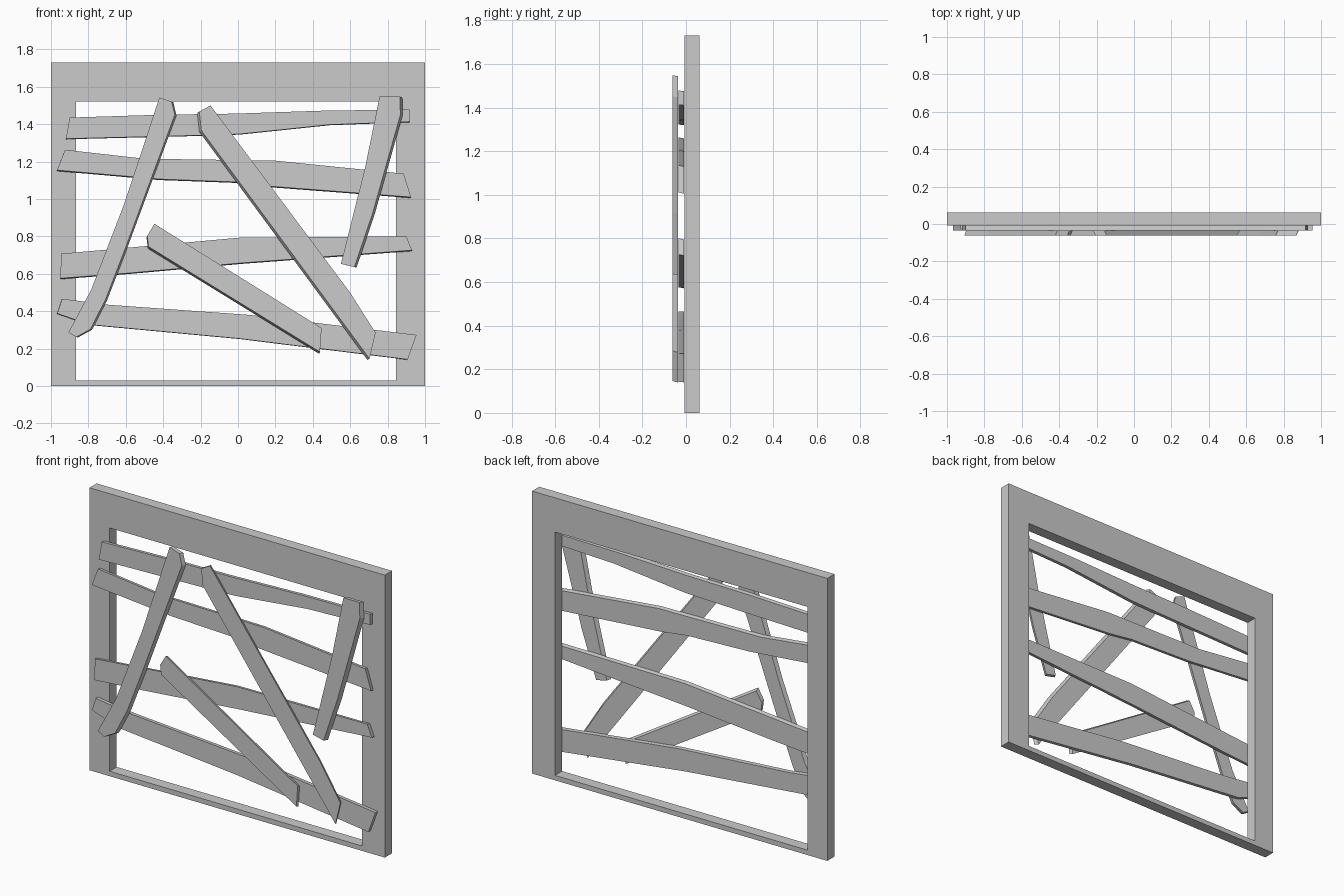
import bpy, bmesh


def finish(bm, name):
    bmesh.ops.recalc_face_normals(bm, faces=bm.faces)
    mesh = bpy.data.meshes.new(name)
    bm.to_mesh(mesh)
    bm.free()
    obj = bpy.data.objects.new(name, mesh)
    bpy.context.collection.objects.link(obj)
    return obj


def thicken(bm, depth, skew=(0, 0)):
    """Extrude flat faces backwards, with a slight skew for a crooked cut."""
    ext = bmesh.ops.extrude_face_region(bm, geom=bm.faces[:], use_keep_orig=True)
    verts = [g for g in ext["geom"] if isinstance(g, bmesh.types.BMVert)]
    bmesh.ops.translate(bm, verts=verts, vec=(skew[0], depth, skew[1]))


def plank(name, outline, front, back, skew):
    bm = bmesh.new()
    bm.faces.new([bm.verts.new((x, front, z)) for x, z in outline])
    thicken(bm, back - front, skew)
    finish(bm, name)


# Window frame: a ring with a thin sill and a deep lintel
def ring(bm, x0, x1, z0, z1, y):
    return [bm.verts.new((x, y, z)) for x, z in ((x0, z0), (x1, z0), (x1, z1), (x0, z1))]


bm = bmesh.new()
outer = ring(bm, -1, 1, 0, 1.73, -0.008)
inner = ring(bm, -0.865, 0.845, 0.03, 1.52, -0.008)
for i in range(4):
    j = (i + 1) % 4
    bm.faces.new((outer[i], outer[j], inner[j], inner[i]))
thicken(bm, 0.069)
finish(bm, "window_frame")

# Horizontal planks nailed against the frame
cross_planks = [
    ([(-0.9, 1.435), (-0.42, 1.45), (-0.02, 1.456), (0.46, 1.472), (0.917, 1.478),
      (0.917, 1.413), (0.49, 1.397), (0.01, 1.347), (-0.2, 1.34), (-0.92, 1.322)], (0, -0.003)),
    ([(-0.925, 1.263), (-0.5, 1.215), (0.195, 1.205), (0.886, 1.135), (0.925, 1.01),
      (0.17, 1.068), (0.01, 1.09), (-0.42, 1.106), (-0.967, 1.154)], (-0.002, -0.005)),
    ([(-0.945, 0.707), (-0.58, 0.74), (0.01, 0.793), (0.9, 0.8), (0.93, 0.726),
      (0.01, 0.657), (-0.58, 0.604), (-0.95, 0.576)], (0, -0.005)),
    ([(-0.94, 0.466), (-0.69, 0.434), (0.06, 0.38), (0.955, 0.273), (0.907, 0.142),
      (0.01, 0.253), (-0.795, 0.328), (-0.966, 0.388)], (-0.002, -0.002)),
]
for i, (outline, skew) in enumerate(cross_planks):
    plank(f"cross_plank_{i + 1}", outline, -0.034, -0.009, skew)

# Diagonal planks laid over the horizontal ones
diagonal_planks = [
    ([(-0.42, 1.542), (-0.355, 1.52), (-0.338, 1.45), (-0.605, 0.73), (-0.708, 0.463),
      (-0.79, 0.303), (-0.865, 0.262), (-0.907, 0.286), (-0.785, 0.514), (-0.61, 0.97)],
     (0.009, -0.003)),
    ([(-0.207, 1.467), (-0.147, 1.5), (0.6, 0.498), (0.736, 0.284), (0.703, 0.146),
      (-0.196, 1.366)], (-0.011, -0.007)),
    ([(-0.447, 0.867), (0.447, 0.31), (0.438, 0.182), (-0.478, 0.745), (-0.485, 0.803)],
     (-0.004, -0.01)),
    ([(0.757, 1.547), (0.866, 1.547), (0.868, 1.45), (0.718, 0.918), (0.622, 0.636),
      (0.55, 0.653), (0.68, 1.17)], (0.012, -0.003)),
]
for i, (outline, skew) in enumerate(diagonal_planks):
    plank(f"diagonal_plank_{i + 1}", outline, -0.061, -0.036, skew)
